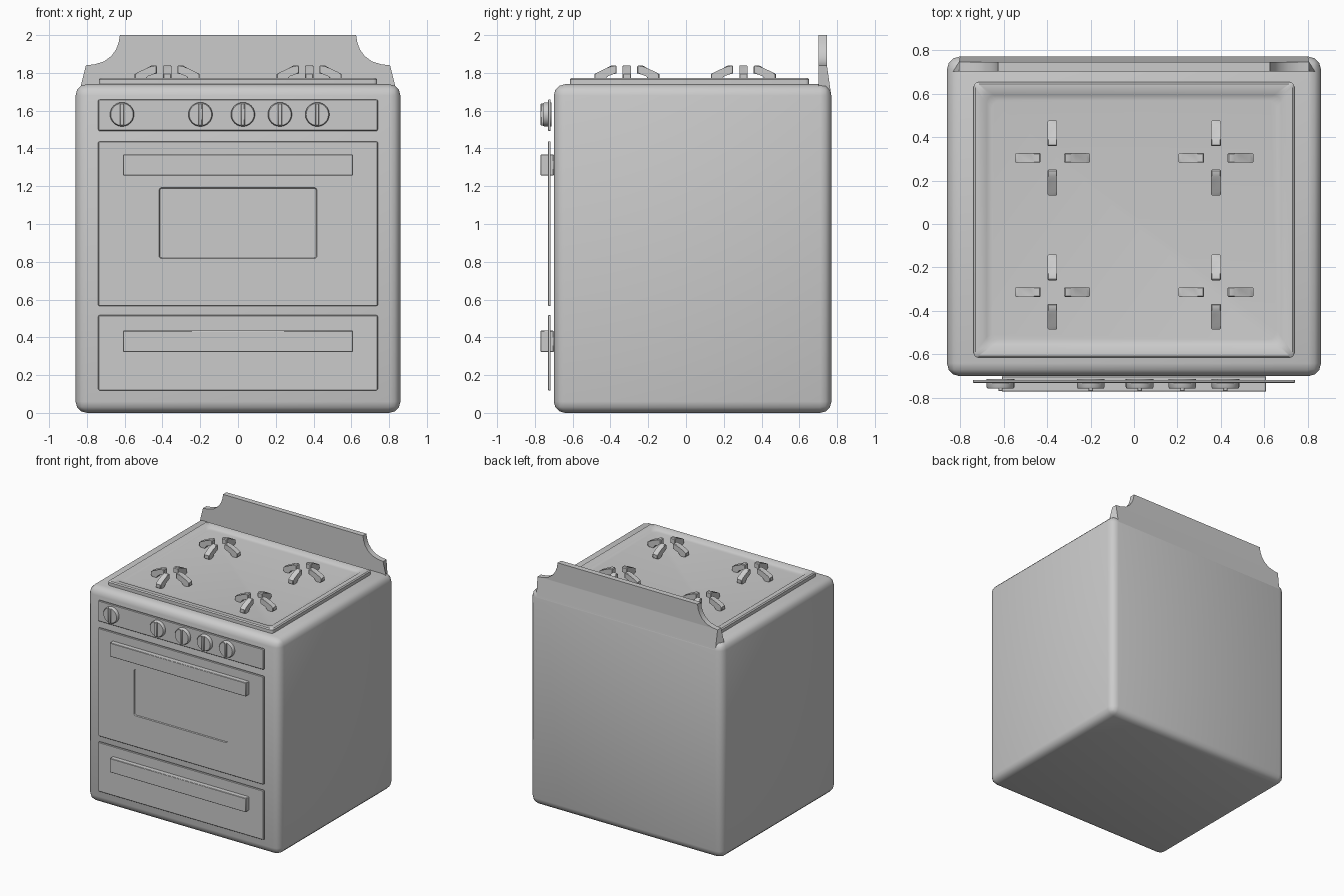
import bpy, bmesh, math
from mathutils import Matrix

if "Cube" in bpy.data.objects:
    bpy.data.objects.remove(bpy.data.objects["Cube"])


def finish(name, bm, smooth=True):
    bmesh.ops.recalc_face_normals(bm, faces=bm.faces[:])
    me = bpy.data.meshes.new(name)
    bm.to_mesh(me)
    bm.free()
    ob = bpy.data.objects.new(name, me)
    bpy.context.collection.objects.link(ob)
    if smooth:
        bpy.ops.object.select_all(action='DESELECT')
        ob.select_set(True)
        bpy.context.view_layer.objects.active = ob
        bpy.ops.object.shade_smooth_by_angle(angle=math.radians(40))
    return ob


def box(name, x, y, z, bevel=0.0, segs=2):
    """Box from (min, max) ranges, optionally with rounded edges."""
    bm = bmesh.new()
    bmesh.ops.create_cube(bm, size=1)
    for v in bm.verts:
        v.co = [lo + (c + 0.5) * (hi - lo) for c, (lo, hi) in zip(v.co, (x, y, z))]
    if bevel:
        bmesh.ops.bevel(bm, geom=bm.edges[:], offset=bevel, segments=segs,
                        profile=0.5, affect='EDGES')
    return finish(name, bm)


def rounded_rect(x0, x1, y0, y1, r, n=4):
    pts = []
    corners = ((x1 - r, y1 - r), (x0 + r, y1 - r), (x0 + r, y0 + r), (x1 - r, y0 + r))
    for k, (cx, cy) in enumerate(corners):
        for i in range(n + 1):
            a = math.pi / 2 * (k + i / n)
            pts.append((cx + r * math.cos(a), cy + r * math.sin(a)))
    return pts


def loft(name, sections):
    """Skin a stack of (outline, depth) sections, capped at both ends."""
    bm = bmesh.new()
    rings = [[bm.verts.new((x, y, z)) for x, y in pts] for pts, z in sections]
    for a, b in zip(rings, rings[1:]):
        for i in range(len(a)):
            j = (i + 1) % len(a)
            bm.faces.new((a[i], a[j], b[j], b[i]))
    bm.faces.new(rings[0])
    bm.faces.new(rings[-1])
    return bm


def front_panel(name, z0, z1, window=None):
    """Thin plate standing off the body front; sections run along -y."""
    def rr(d, r):
        return rounded_rect(-0.74 + d, 0.74 - d, z0 + d, z1 - d, r)
    sections = [(rr(0, 0.008), 0.718), (rr(0, 0.008), 0.727), (rr(0.004, 0.006), 0.731)]
    if window:
        sections += [(rounded_rect(*window, 0.015), 0.731)]
        x0, x1, a, b = window
        sections += [(rounded_rect(x0 + .004, x1 - .004, a + .004, b - .004, 0.012), 0.723)]
    bm = loft(name, sections)
    bm.transform(Matrix.Rotation(math.pi / 2, 4, 'X'))
    return finish(name, bm)


# Rounded body
box("body", (-0.86, 0.86), (-0.70, 0.77), (0, 1.74), 0.06, 3)

# Control panel, oven door with sunken window, drawer
front_panel("control_panel", 1.493, 1.66)
front_panel("oven_door", 0.565, 1.438, (-0.418, 0.418, 0.817, 1.193))
front_panel("drawer_front", 0.118, 0.517)

# Bar handles
box("door_handle", (-0.608, 0.608), (-0.77, -0.70), (1.257, 1.368), 0.003, 1)
box("drawer_handle", (-0.608, 0.608), (-0.77, -0.70), (0.322, 0.435), 0.003, 1)

# Knobs: disc plus finger ridge
for i, x in enumerate((-0.614, -0.199, 0.026, 0.222, 0.42)):
    def circle(r):
        return [(r * math.cos(math.tau * k / 24), r * math.sin(math.tau * k / 24))
                for k in range(24)]
    bm = loft("knob", [(circle(.064), .712), (circle(.064), .750), (circle(.059), .757)])
    bm.transform(Matrix.Translation((x, 0, 1.58)) @ Matrix.Rotation(math.pi / 2, 4, 'X'))
    finish(f"knob_{i + 1}", bm)
    box(f"knob_ridge_{i + 1}", (x - 0.01, x + 0.01), (-0.769, -0.75), (1.522, 1.638), 0.003, 1)


# Cooktop tray with raised rim and sunken floor
def tray(d, r):
    return rounded_rect(-0.737 + d, 0.737 - d, -0.614 + d, 0.652 - d, r)


finish("cooktop", loft("cooktop", [
    (tray(0, .02), 1.73), (tray(0, .02), 1.766), (tray(.008, .018), 1.774),
    (tray(.045, .03), 1.774), (tray(.06, .035), 1.762), (tray(.083, .04), 1.758)]))

# Pan supports: four rising prongs round each burner
prong = [(.150, 1.75), (.172, 1.765), (.172, 1.793), (.155, 1.803), (.105, 1.822),
         (.085, 1.838), (.060, 1.84), (.054, 1.834), (.054, 1.798), (.075, 1.792),
         (.105, 1.785), (.125, 1.75)]
for name, cx, cy in (("front_left", -.375, -.313), ("front_right", .377, -.313),
                     ("back_left", -.375, .304), ("back_right", .377, .304)):
    bm = bmesh.new()
    for k in range(4):
        turn = Matrix.Translation((cx, cy, 0)) @ Matrix.Rotation(k * math.pi / 2, 4, 'Z')
        sides = []
        for y in (-.022, .022):
            sides.append([bm.verts.new(turn @ Matrix.Translation((r, y, z)).to_translation())
                          for r, z in prong])
        a, b = sides
        bm.faces.new(a)
        bm.faces.new(b)
        for i in range(len(a)):
            j = (i + 1) % len(a)
            bm.faces.new((a[i], a[j], b[j], b[i]))
        ends = [e for e in bm.edges if len(e.link_faces) == 2
                and any(len(f.verts) == len(prong) for f in e.link_faces)
                and e.verts[0] in a + b]
        bmesh.ops.bevel(bm, geom=ends, offset=.004, segments=1, affect='EDGES')
    finish(f"pan_support_{name}", bm)

# Backsplash: scooped corners, back flaring down into the body
half = [(.805, 1.84), (.76, 1.845), (.71, 1.86), (.67, 1.89), (.645, 1.925), (.632, 1.96), (.625, 2.0)]
outline = half + [(-x, z) for x, z in reversed(half)]
bm = bmesh.new()
front = [bm.verts.new((x, .702, z)) for x, z in outline]
back = [bm.verts.new((x, .746, z)) for x, z in outline]
foot_f = [bm.verts.new((s * .845, .702, 1.68)) for s in (1, -1)]
foot_b = [bm.verts.new((s * .80, .769, 1.68)) for s in (1, -1)]
bm.faces.new(front)
bm.faces.new(back)
for i in range(len(front) - 1):
    bm.faces.new((front[i], front[i + 1], back[i + 1], back[i]))
bm.faces.new((front[0], front[-1], foot_f[1], foot_f[0]))
bm.faces.new((back[0], back[-1], foot_b[1], foot_b[0]))
bm.faces.new((front[0], back[0], foot_b[0], foot_f[0]))
bm.faces.new((front[-1], back[-1], foot_b[1], foot_f[1]))
bm.faces.new(foot_f + foot_b[::-1])
# remove the hidden divider between upper and lower panels
inner = [e for e in bm.edges if set(e.verts) == {front[0], front[-1]}]
bmesh.ops.dissolve_edges(bm, edges=inner)
finish("backsplash", bm)
